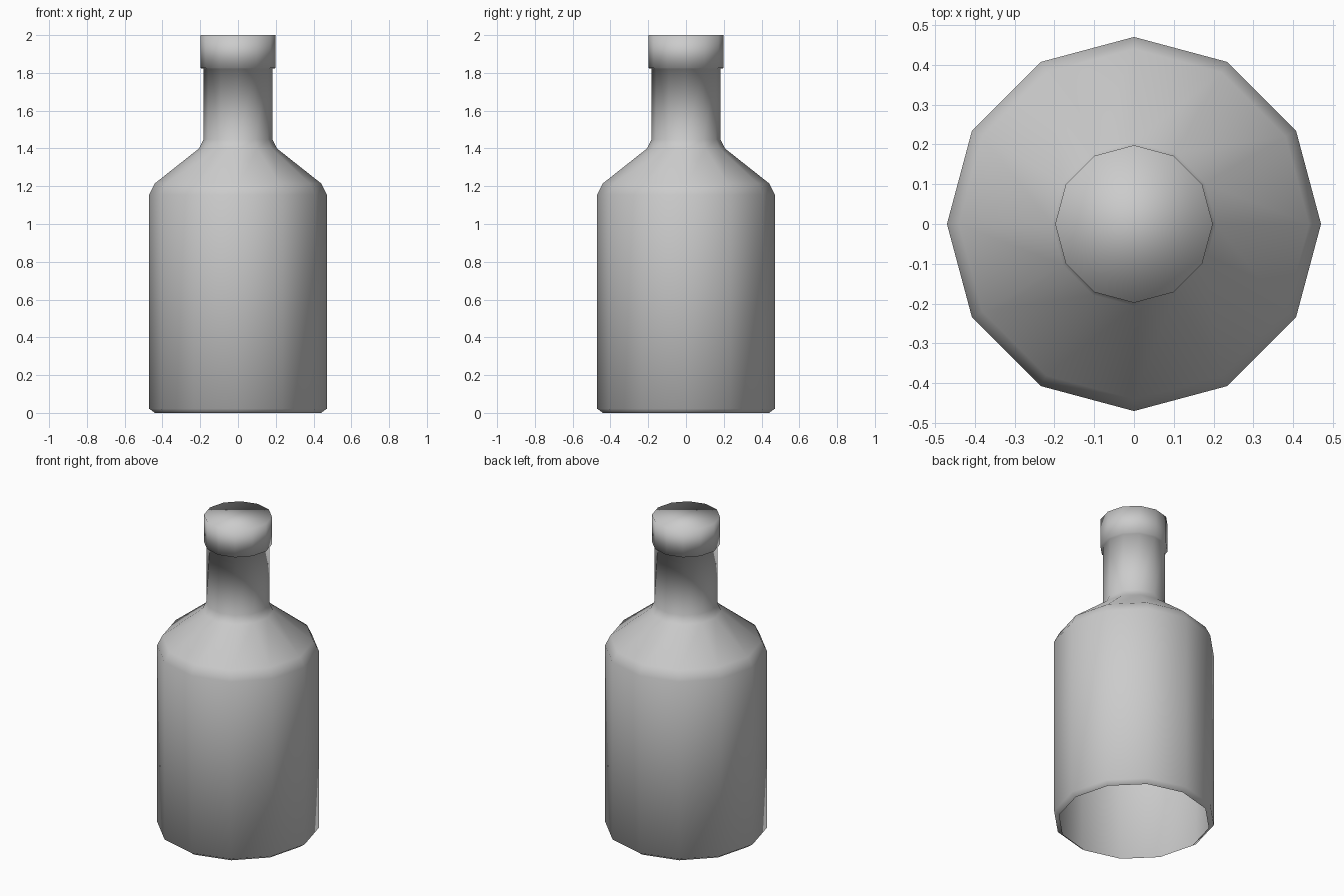
import bpy, bmesh, math

if "Cube" in bpy.data.objects:
    bpy.data.objects.remove(bpy.data.objects["Cube"])

SIDES = 12


def lathe(name, profile, cap_top=False):
    """Revolve (radius, height) points around z into a smooth mesh."""
    bm = bmesh.new()
    rings = []
    for r, z in profile:
        rings.append([bm.verts.new((r * math.cos(2 * math.pi * i / SIDES),
                                    r * math.sin(2 * math.pi * i / SIDES), z))
                      for i in range(SIDES)])
    for low, high in zip(rings, rings[1:]):
        for i in range(SIDES):
            j = (i + 1) % SIDES
            bm.faces.new((low[i], low[j], high[j], high[i]))
    if cap_top:
        bm.faces.new(rings[-1])
    for f in bm.faces:
        f.smooth = True
    mesh = bpy.data.meshes.new(name)
    bm.to_mesh(mesh)
    bm.free()
    obj = bpy.data.objects.new(name, mesh)
    bpy.context.collection.objects.link(obj)
    return obj


# Bottle shell: open base, bevelled body, sloped shoulder, neck, closed collar
lathe("bottle", [
    (0.44, 0.0), (0.47, 0.022),        # base bevel
    (0.47, 1.155), (0.44, 1.215),      # body and shoulder edge
    (0.206, 1.40), (0.183, 1.447),     # shoulder slope into the neck
    (0.183, 1.823), (0.198, 1.825),    # neck and collar step
    (0.198, 2.0),                      # collar
], cap_top=True)
